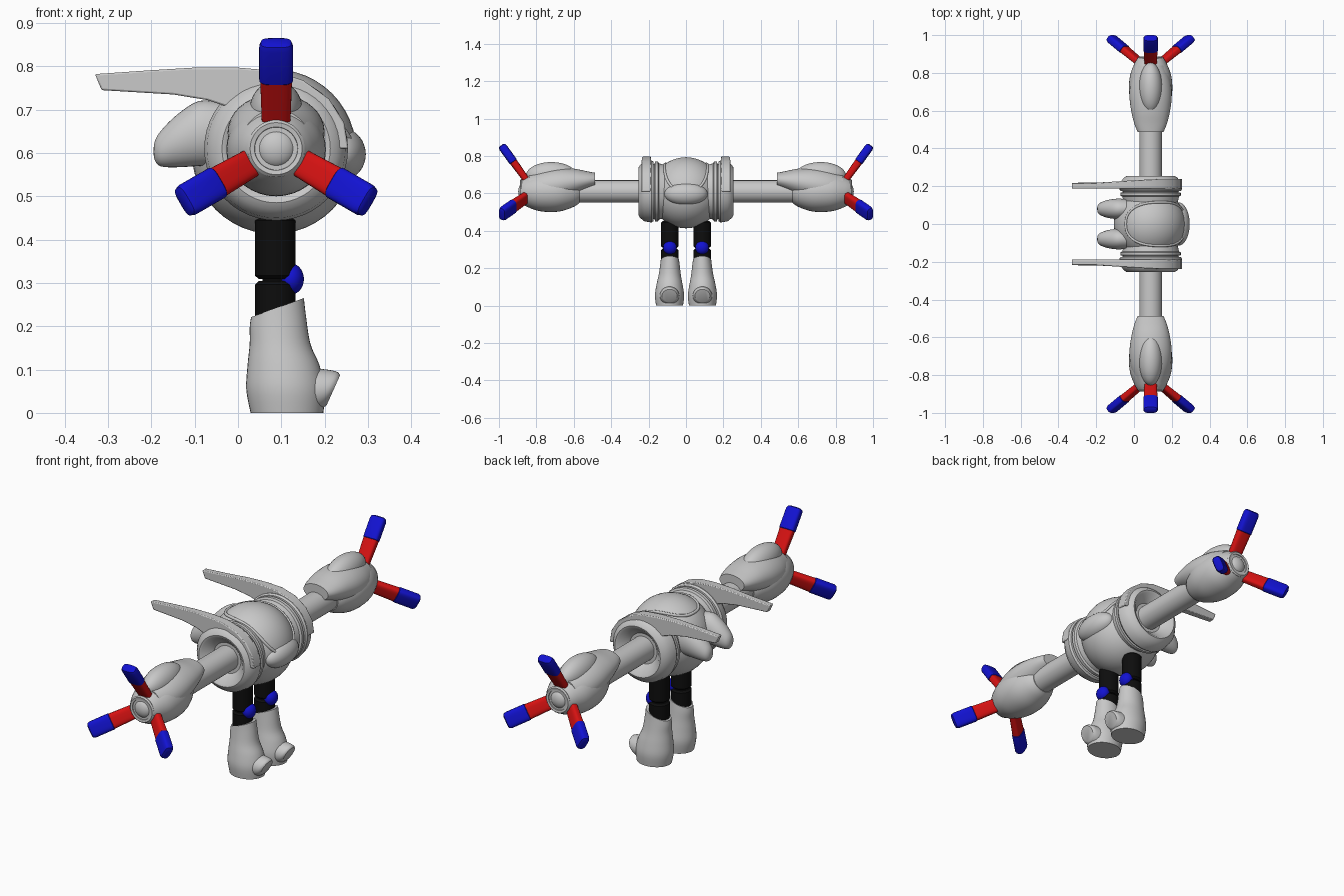
import bpy, bmesh, math
from mathutils import Vector, Matrix

cube = bpy.data.objects.get("Cube")
if cube:
    bpy.data.objects.remove(cube)


def material(name, rgb):
    m = bpy.data.materials.new(name)
    m.use_nodes = True
    m.diffuse_color = (*rgb, 1)
    m.node_tree.nodes["Principled BSDF"].inputs["Base Color"].default_value = (*rgb, 1)
    return m


GREY = material("light_grey", (0.58, 0.58, 0.58))
RED = material("red", (0.68, 0.006, 0.006))
BLUE = material("blue", (0.006, 0.006, 0.64))
BLACK = material("black", (0.004, 0.004, 0.004))
CX, CZ = 0.088, 0.61      # axis of the arms
LEG_X, LEG_Y = 0.086, 0.086


def finish(name, bm, mat, mirror=True):
    """Turn a bmesh into a smooth object, mirrored across the y plane."""
    bmesh.ops.recalc_face_normals(bm, faces=bm.faces)
    mesh = bpy.data.meshes.new(name)
    bm.to_mesh(mesh)
    bm.free()
    mesh.materials.append(mat)
    ob = bpy.data.objects.new(name, mesh)
    bpy.context.collection.objects.link(ob)
    bpy.ops.object.select_all(action='DESELECT')
    ob.select_set(True)
    bpy.context.view_layer.objects.active = ob
    bpy.ops.object.shade_smooth_by_angle(angle=math.radians(38))
    if mirror:
        mod = ob.modifiers.new("other_side", 'MIRROR')
        mod.use_axis = (False, True, False)
        mod.use_mirror_merge = False
    return ob


def refine(rows, steps=4):
    """Catmull-Rom interpolation between cross-sections."""
    out = []
    for i in range(len(rows) - 1):
        a, b, c, d = (rows[max(0, min(len(rows) - 1, i + k))] for k in (-1, 0, 1, 2))
        for s in range(steps):
            t = s / steps
            out.append([0.5 * (2 * q + (r - p) * t + (2 * p - 5 * q + 4 * r - w) * t * t
                               + (3 * q - p - 3 * r + w) * t ** 3)
                        for p, q, r, w in zip(a, b, c, d)])
    return out + [list(rows[-1])]


def loft(name, axis, rows, mat, smooth=True, power=1.0, matrix=None, mirror=True, n=36):
    """Rows are (position, centre a, centre b, half a, half b, tilt)."""
    rows = [tuple(r) + (0,) * (6 - len(r)) for r in rows]
    if smooth:
        rows = refine(rows)
    bm = bmesh.new()
    rings = []
    for t, ca, cb, ha, hb, tilt in rows:
        ring = []
        for i in range(n):
            c, s = math.cos(math.tau * i / n), math.sin(math.tau * i / n)
            a = ha * math.copysign(abs(c) ** power, c)
            b = hb * math.copysign(abs(s) ** power, s)
            p = t + tilt * (b if axis == 'x' else a)
            a, b = a + ca, b + cb
            co = {'x': (p, a, b), 'y': (a, p, b), 'z': (a, b, p)}[axis]
            ring.append(bm.verts.new(co))
        rings.append(ring)
    for r0, r1 in zip(rings, rings[1:]):
        for i in range(n):
            j = (i + 1) % n
            bm.faces.new((r0[i], r0[j], r1[j], r1[i]))
    bm.faces.new(rings[0])
    bm.faces.new(rings[-1])
    if matrix:
        bm.transform(matrix)
    return finish(name, bm, mat, mirror)


def lathe(name, profile, mat):
    """Revolve (y, radius) points around the arm axis."""
    return loft(name, 'y', [(y, CX, CZ, r, r) for y, r in profile], mat, False, n=48)


def ball(name, centre, size, mat, mirror=True):
    bm = bmesh.new()
    bmesh.ops.create_uvsphere(bm, u_segments=40, v_segments=24, radius=1)
    bm.transform(Matrix.Translation(centre) @ Matrix.Diagonal((*size, 1)))
    return finish(name, bm, mat, mirror)


# Round body, face rim and front lip
BODY_Z, BODY_R = 0.603, 0.19
ball("body", (0.083, 0, BODY_Z), (BODY_R, BODY_R, BODY_R), GREY, False)
ball("front_lip", (0.235, 0, 0.597), (0.06, 0.115, 0.062), GREY, False)

curve = bpy.data.curves.new("face_rim", 'CURVE')
curve.dimensions = '3D'
curve.bevel_depth = 0.007
curve.bevel_resolution = 3
spline = curve.splines.new('POLY')
COUNT = 64
spline.points.add(COUNT - 1)
spline.use_cyclic_u = True
for i, point in enumerate(spline.points):
    c, s = math.cos(math.tau * i / COUNT), math.sin(math.tau * i / COUNT)
    angle = math.radians(67 + 65 * math.copysign(abs(c) ** 0.75, c))
    y = 0.115 * math.copysign(abs(s) ** 0.75, s)
    r = math.sqrt(BODY_R ** 2 - y * y)
    point.co = (0.083 + r * math.cos(angle), y, BODY_Z + r * math.sin(angle), 1)
rim = bpy.data.objects.new("face_rim", curve)
curve.materials.append(GREY)
bpy.context.collection.objects.link(rim)

# Shoulder rings and arms
lathe("inner_rings", [(0.1, 0.14), (0.145, 0.15), (0.15, 0.16), (0.165, 0.16),
                      (0.168, 0.148), (0.185, 0.148)], GREY)
lathe("shoulders", [(0.172, 0.14), (0.175, 0.16), (0.185, 0.166), (0.222, 0.16),
                    (0.247, 0.14), (0.255, 0.125), (0.252, 0.115), (0.21, 0.075)], GREY)
lathe("arms", [(0.15, 0.06), (0.7, 0.06)], GREY)

# Swept wings wrapping over the shoulders
outline = [(-0.33, 0.782), (-0.2, 0.791), (-0.1, 0.797), (0, 0.797), (0.08, 0.79),
           (0.15, 0.768), (0.21, 0.725), (0.245, 0.67), (0.255, 0.61), (0.23, 0.61),
           (0.21, 0.66), (0.17, 0.71), (0.1, 0.735), (0.04, 0.725), (-0.02, 0.705),
           (-0.07, 0.722), (-0.15, 0.735), (-0.315, 0.745)]
bm = bmesh.new()
face = bm.faces.new([bm.verts.new((x, 0.188, z)) for x, z in outline])
grown = bmesh.ops.extrude_face_region(bm, geom=[face])
for v in grown["geom"]:
    if isinstance(v, bmesh.types.BMVert):
        v.co.y += 0.03 + 0.02 * max(0, min(1, (v.co.x + 0.2) / 0.3))
wings = finish("wings", bm, GREY)
bevel = wings.modifiers.new("soft_edges", 'BEVEL')
bevel.width = 0.004
bevel.segments = 2

# Rounded pods on the back
loft("back_pods", 'x', [(-0.04, 0.08, 0.645, 0.052, 0.072), (-0.09, 0.08, 0.645, 0.054, 0.075),
                        (-0.14, 0.08, 0.628, 0.047, 0.061), (-0.178, 0.08, 0.61, 0.033, 0.041),
                        (-0.192, 0.08, 0.605, 0.018, 0.022), (-0.195, 0.08, 0.603, 0.002, 0.003)], GREY)

# Forearms: round lower shell, long upper cuff, hump and end socket
loft("forearms", 'y', [(y, CX, CZ - 0.002, r, r * 0.94) for y, r in
                       [(0.57, 0.064), (0.6, 0.085), (0.66, 0.108), (0.72, 0.115),
                        (0.79, 0.108), (0.85, 0.085), (0.882, 0.066)]], GREY)
lathe("wrist_sockets", [(0.86, 0.06), (0.882, 0.066), (0.888, 0.06),
                        (0.886, 0.05), (0.86, 0.045)], GREY)
ball("wrist_balls", (CX, 0.867, CZ), (0.045, 0.03, 0.045), GREY)
loft("upper_cuffs", 'y', [(0.487, CX, 0.672, 0.068, 0.038, 0), (0.53, CX, 0.668, 0.086, 0.05),
                          (0.6, CX, 0.66, 0.103, 0.072), (0.68, CX, 0.648, 0.112, 0.088),
                          (0.76, CX, 0.635, 0.105, 0.09), (0.84, CX, 0.62, 0.08, 0.08)], GREY)
ball("forearm_humps", (CX, 0.72, 0.695), (0.062, 0.135, 0.072), GREY)

# Three splayed fingers on each hand
for label, degrees in (("top", 90), ("front", -30), ("back", 210)):
    a = math.radians(degrees)
    out = Vector((math.cos(a), 0, math.sin(a)))
    start = Vector((CX, 0.852, CZ)) + out * 0.06
    along = (out * 0.19 + Vector((0, 0.137, 0))).normalized()
    side = Vector((-math.sin(a), 0, math.cos(a)))
    thick = along.cross(side)
    frame = Matrix((side, thick, along)).transposed().to_4x4()
    frame.translation = start
    loft(label + "_fingers", 'z', [(0, 0, 0, 0.033, 0.018), (0.13, 0, 0, 0.037, 0.021)],
         RED, False, 0.6, frame)
    loft(label + "_fingertips", 'z',
         [(0.118, 0, 0, 0.033, 0.018), (0.124, 0, 0, 0.039, 0.023), (0.215, 0, 0, 0.039, 0.023),
          (0.227, 0, 0, 0.035, 0.019), (0.231, 0, 0, 0.026, 0.012)], BLUE, False, 0.6, frame)

# Legs, knees and boots
for name, low, high in (("thighs", 0.309, 0.452), ("shins", 0.2, 0.304)):
    loft(name, 'z', [(low, LEG_X, LEG_Y, 0.038, 0.038), (low + 0.008, LEG_X, LEG_Y, 0.047, 0.047),
                     (high - 0.008, LEG_X, LEG_Y, 0.047, 0.047), (high, LEG_X, LEG_Y, 0.038, 0.038)],
         BLACK, False)
loft("knee_joints", 'z', [(0.29, LEG_X, LEG_Y, 0.03, 0.03), (0.32, LEG_X, LEG_Y, 0.03, 0.03)],
     BLACK, False)
ball("knee_caps", (0.122, LEG_Y, 0.309), (0.03, 0.036, 0.036), BLUE)
loft("boots", 'z', [(0, 0.113, 0.088, 0.084, 0.072), (0.055, 0.11, 0.088, 0.091, 0.078),
                    (0.11, 0.105, 0.088, 0.083, 0.07), (0.16, 0.097, 0.087, 0.07, 0.06),
                    (0.21, 0.092, 0.086, 0.065, 0.053, 0.2), (0.243, 0.091, 0.086, 0.061, 0.049, 0.36)], GREY)
loft("boot_toes", 'x', [(0.14, 0.088, 0.052, 0.052, 0.05), (0.18, 0.088, 0.052, 0.052, 0.05, 0.1),
                        (0.208, 0.088, 0.052, 0.048, 0.044, 0.4),
                        (0.22, 0.088, 0.052, 0.04, 0.035, 0.45)], GREY)
